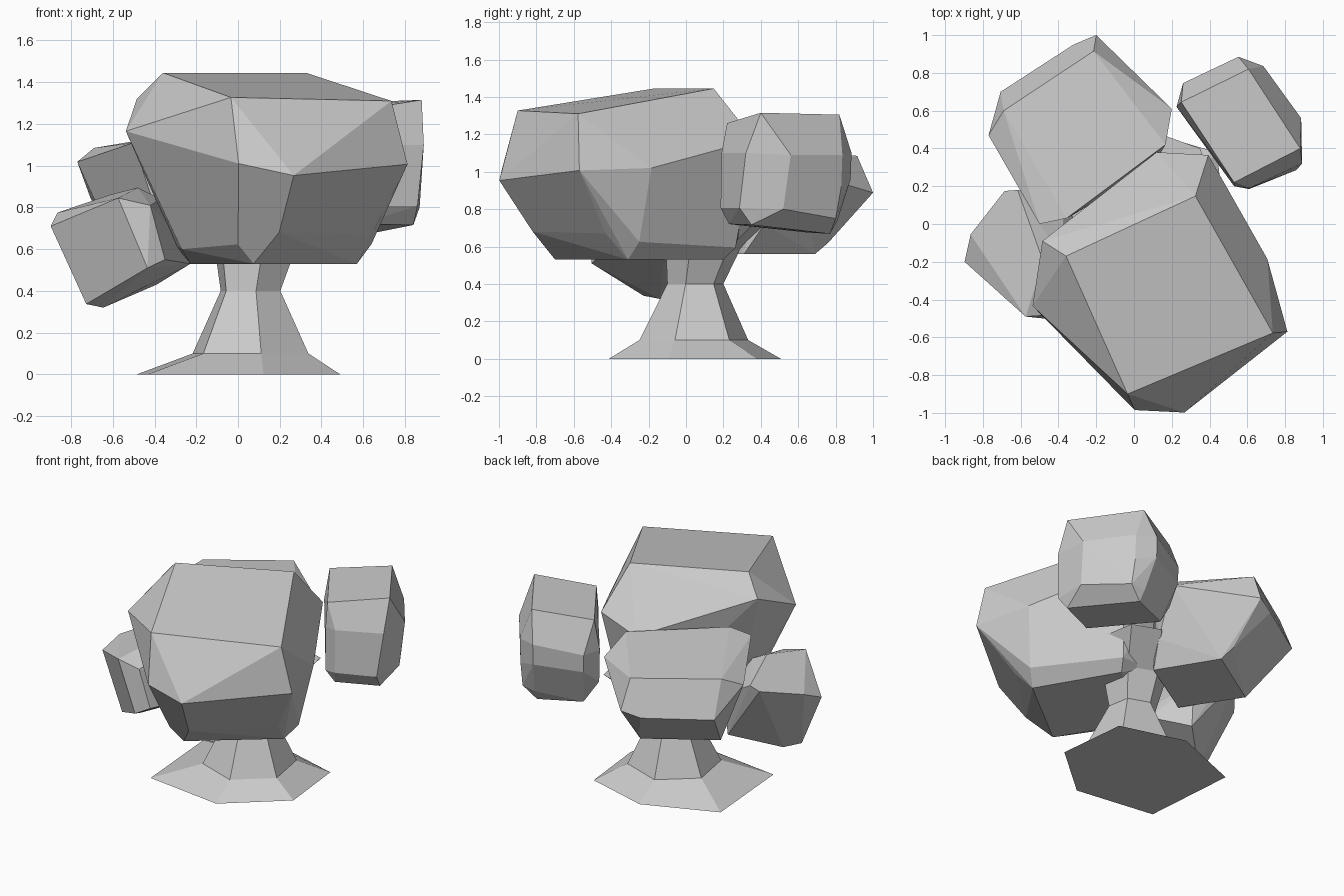
import bpy, bmesh, math


def finish(bm, name):
    bmesh.ops.recalc_face_normals(bm, faces=bm.faces[:])
    mesh = bpy.data.meshes.new(name)
    bm.to_mesh(mesh)
    bm.free()
    obj = bpy.data.objects.new(name, mesh)
    bpy.context.collection.objects.link(obj)
    return obj


def faceted_clump(name, points):
    """Chunky foliage block: convex hull of its corner points."""
    bm = bmesh.new()
    for p in points:
        bm.verts.new(p)
    bmesh.ops.convex_hull(bm, input=bm.verts[:])
    loose = [v for v in bm.verts if not v.link_faces]
    bmesh.ops.delete(bm, geom=loose, context='VERTS')
    bmesh.ops.dissolve_limit(bm, angle_limit=math.radians(5),
                             verts=bm.verts[:], edges=bm.edges[:])
    return finish(bm, name)


def hexagon(x, y, z, r):
    angles = [math.radians(40 + 60 * k) for k in range(6)]
    return [(x + r * math.cos(a), y + r * math.sin(a), z) for a in angles]


def loft(name, rings):
    """Closed tube through equal-length point rings."""
    bm = bmesh.new()
    loops = [[bm.verts.new(p) for p in ring] for ring in rings]
    count = len(loops[0])
    for a, b in zip(loops, loops[1:]):
        for k in range(count):
            n = (k + 1) % count
            bm.faces.new((a[k], a[n], b[n], b[k]))
    bm.faces.new(loops[0][::-1])
    bm.faces.new(loops[-1])
    return finish(bm, name)


# Leaning trunk with an uneven flared foot
foot = [(0.44, 0.38, 0), (0.0, 0.507, 0), (-0.485, 0.315, 0),
        (-0.434, -0.335, 0), (0.122, -0.412, 0), (0.49, -0.095, 0)]
loft("trunk", [foot, hexagon(0.06, 0.042, 0.10, 0.295), hexagon(0.06, 0.05, 0.40, 0.152),
               hexagon(0.08, 0.09, 0.58, 0.20), hexagon(0.20, 0.27, 0.76, 0.20)])

# Large front clump: top, middle, lower and bottom rings
faceted_clump("foliage_front", [
    (-0.36, -0.17, 1.445), (0.325, 0.148, 1.445), (0.735, -0.577, 1.31), (-0.034, -0.90, 1.327),
    (-0.485, -0.09, 1.32), (-0.537, -0.434, 1.165), (0.003, -0.985, 1.01), (0.267, -0.998, 0.953),
    (0.812, -0.57, 1.007), (0.706, -0.185, 1.02), (0.394, 0.365, 1.17), (0.12, 0.38, 1.08),
    (-0.27, -0.40, 0.60), (-0.30, -0.20, 0.62), (0.0, -0.745, 0.623), (0.197, -0.82, 0.68),
    (0.61, -0.43, 0.67), (0.64, -0.25, 0.625), (0.31, 0.265, 0.595), (0.10, 0.25, 0.60),
    (-0.228, -0.19, 0.53), (0.075, -0.70, 0.53), (0.57, -0.31, 0.53), (0.27, 0.20, 0.53)])

# Medium clump at the back left
faceted_clump("foliage_back", [
    (-0.69, 0.60, 1.085), (-0.214, 0.915, 1.085), (0.167, 0.42, 1.115), (-0.357, 0.03, 1.14),
    (-0.20, 1.0, 0.888), (-0.32, 0.95, 0.85), (-0.706, 0.70, 0.843), (-0.77, 0.47, 1.018),
    (-0.50, 0.0, 1.11), (0.20, 0.61, 1.005), (0.15, 0.42, 0.72), (-0.17, 0.76, 0.62),
    (-0.134, 0.69, 0.56), (-0.56, 0.42, 0.56), (-0.32, 0.05, 0.56), (0.10, 0.31, 0.56)])

# Small floating clump at the back right
faceted_clump("foliage_right", [
    (0.606, 0.82, 1.305), (0.88, 0.40, 1.315), (0.53, 0.22, 1.26), (0.25, 0.645, 1.26),
    (0.89, 0.32, 1.10), (0.885, 0.56, 1.09), (0.685, 0.836, 1.09), (0.553, 0.885, 1.10),
    (0.26, 0.746, 1.05), (0.225, 0.62, 1.05), (0.53, 0.20, 1.10), (0.61, 0.19, 1.10),
    (0.553, 0.88, 0.96), (0.685, 0.83, 0.92), (0.265, 0.74, 0.93), (0.23, 0.62, 0.83),
    (0.87, 0.52, 0.80), (0.86, 0.286, 0.807), (0.61, 0.185, 0.807), (0.53, 0.20, 0.80),
    (0.69, 0.80, 0.75), (0.59, 0.81, 0.74),
    (0.84, 0.35, 0.716), (0.58, 0.23, 0.72), (0.60, 0.77, 0.668), (0.33, 0.65, 0.675)])

# Small low clump at the left
faceted_clump("foliage_left", [
    (-0.897, -0.20, 0.71), (-0.574, -0.49, 0.845), (-0.434, -0.505, 0.51), (-0.727, -0.227, 0.337),
    (-0.865, -0.055, 0.775), (-0.685, 0.175, 0.835), (-0.616, 0.18, 0.86), (-0.48, -0.20, 0.895),
    (-0.42, -0.48, 0.81), (-0.35, -0.46, 0.55), (-0.37, -0.20, 0.84), (-0.25, -0.12, 0.62),
    (-0.645, -0.14, 0.32), (-0.228, -0.12, 0.53), (-0.39, 0.10, 0.43), (-0.38, 0.13, 0.72)])
